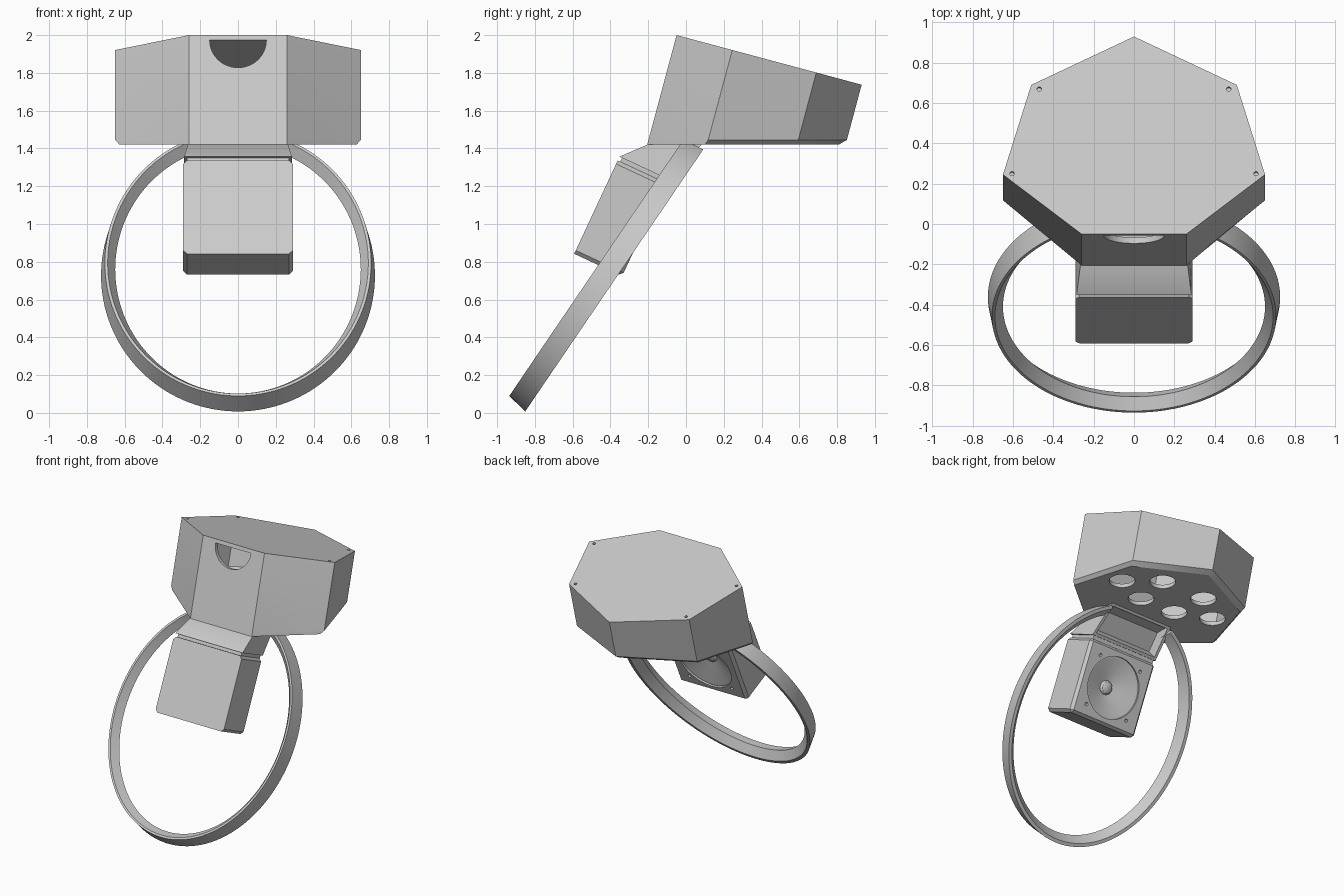
import bpy, bmesh, math
from mathutils import Matrix, Vector

if "Cube" in bpy.data.objects:
    bpy.data.objects.remove(bpy.data.objects["Cube"])

grey = bpy.data.materials.new("light_grey")
grey.diffuse_color = (0.6, 0.6, 0.6, 1)
grey.use_nodes = True
grey.node_tree.nodes["Principled BSDF"].inputs["Base Color"].default_value = grey.diffuse_color


def frame(y, z, tilt):
    return Matrix.Translation((0, y, z)) @ Matrix.Rotation(math.radians(tilt), 4, 'X')


def finish(name, bm, smooth=True):
    bmesh.ops.recalc_face_normals(bm, faces=bm.faces)
    me = bpy.data.meshes.new(name)
    bm.to_mesh(me)
    bm.free()
    me.materials.append(grey)
    ob = bpy.data.objects.new(name, me)
    bpy.context.collection.objects.link(ob)
    if smooth:
        shade(ob)
    return ob


def select(ob):
    bpy.ops.object.select_all(action='DESELECT')
    ob.select_set(True)
    bpy.context.view_layer.objects.active = ob


def shade(ob):
    select(ob)
    bpy.ops.object.shade_smooth_by_angle(angle=math.radians(30))


def apply(ob, mod):
    select(ob)
    bpy.ops.object.modifier_apply(modifier=mod.name)


def cut(ob, bm):
    cutter = finish("cutter", bm, False)
    cutter.hide_render = True
    mod = ob.modifiers.new("cut", 'BOOLEAN')
    mod.operation, mod.solver, mod.object = 'DIFFERENCE', 'EXACT', cutter
    apply(ob, mod)
    bpy.data.objects.remove(cutter)
    shade(ob)


def loft(bm, rings, caps=True):
    """Skin a list of closed point rings."""
    vs = [[bm.verts.new(p) for p in r] for r in rings]
    n = len(vs[0])
    for a, b in zip(vs, vs[1:]):
        for i in range(n):
            j = (i + 1) % n
            bm.faces.new((a[i], a[j], b[j], b[i]))
    if caps:
        return bm.faces.new(vs[0]), bm.faces.new(vs[-1])


def lathe(bm, profile, m, n=48):
    """Revolve (radius, height) points round the local y axis."""
    loft(bm, [[m @ Vector((r * math.cos(2 * math.pi * k / n), h,
                           r * math.sin(2 * math.pi * k / n))) for k in range(n)]
              for r, h in profile])


# Hollow seven-sided hood, tilted 15 degrees and cut level underneath
slope = math.tan(math.radians(15))
half = [(0.26, -0.05), (0.65, 0.245), (0.51, 0.69)]
plan = half + [(0, 0.93)] + [(-x, y) for x, y in reversed(half)]
top = [Vector((x, y, 2.0 - (y + 0.05) * slope)) for x, y in plan]


def drop(p, z):
    return Vector((p.x, p.y - (p.z - z) * slope, z))


rim = [drop(p, 1.445) for p in top]
base = []
for p in top:
    q = drop(p, 1.42)
    s = 1.0 if abs(p.x) < 0.3 and p.y < 0 else 0.965
    base.append(Vector((q.x * s, -0.2 + (q.y + 0.2) * s, 1.42)))
bm = bmesh.new()
loft(bm, [top, rim, base])
hood = finish("hood", bm, False)
mod = hood.modifiers.new("wall", 'SOLIDIFY')
mod.thickness, mod.offset, mod.use_even_offset = 0.03, -1, True
apply(hood, mod)

bm = bmesh.new()
# half-round front window
into = Vector((0, math.cos(math.radians(15)), -math.sin(math.radians(15))))
arc = [math.pi * (1 + k / 24) for k in range(25)]
window = [Vector((0.15 * math.cos(a), -0.058 + 0.145 * math.sin(a) * slope,
                  1.973 + 0.145 * math.sin(a))) for a in arc]
loft(bm, [[p - into * 0.1 for p in window], [p + into * 0.08 for p in window]])
# six round ports underneath
for s in (-1, 1):
    for x, y in ((0.41, 0.36), (0.185, 0.53), (0.15, 0.255)):
        bmesh.ops.create_cone(bm, cap_ends=True, segments=40, radius1=0.09, radius2=0.09,
                              depth=0.1, matrix=Matrix.Translation((s * x, y, 1.42)))
    # lid screw holes
    for x, y in ((0.47, 0.67), (0.605, 0.25)):
        bmesh.ops.create_cone(bm, cap_ends=True, segments=16, radius1=0.011, radius2=0.011,
                              depth=0.04,
                              matrix=frame(y, 2.0 - (y + 0.05) * slope, -15)
                              @ Matrix.Translation((s * x, 0, 0)))
cut(hood, bm)

# Oval hoop: band with a ridged inside, trimmed where it meets the hood
m = frame(-0.41, 0.76, -34.2)
section = [(0.705, -0.058), (0.725, 0.058), (0.70, 0.058), (0.65, 0.0), (0.69, -0.058)]
rings = []
for k in range(121):
    t = math.radians(112 + 316 * k / 120)
    rings.append([m @ Vector((r * math.cos(t), y, (r + 0.145) * math.sin(t)))
                  for r, y in section])
bm = bmesh.new()
loft(bm, rings)
res = bmesh.ops.bisect_plane(bm, geom=bm.verts[:] + bm.edges[:] + bm.faces[:],
                             plane_co=(0, 0, 1.43), plane_no=(0, 0, 1), clear_outer=True)
bmesh.ops.holes_fill(bm, edges=[e for e in bm.edges if e.is_boundary])
finish("hoop", bm)

# Speaker box with chamfered sides and back
box = frame(-0.35, 1.03, -25)
bm = bmesh.new()
bmesh.ops.create_cube(bm, size=1, matrix=Matrix.Diagonal((0.58, 0.28, 0.545, 1)))
edges = [e for e in bm.edges if any(v.co.y > 0 for v in e.verts)]
bmesh.ops.bevel(bm, geom=edges, offset=0.02, segments=1, affect='EDGES')
bm.transform(box)
speaker_box = finish("speaker_box", bm, False)

# Cone recess and mounting screw holes
face = box @ Matrix.Translation((0, 0.14, 0))
bm = bmesh.new()
lathe(bm, [(0.22, 0.05), (0.22, -0.012), (0.205, -0.012), (0.05, -0.09)], face)
for x in (-0.18, 0.18):
    for z in (-0.18, 0.18):
        lathe(bm, [(0.012, 0.03), (0.012, -0.02)],
              face @ Matrix.Translation((x, 0, z)), 16)
cut(speaker_box, bm)

# Centre dome of the speaker
bm = bmesh.new()
lathe(bm, [(0.05, -0.095), (0.05, -0.085), (0.042, -0.072), (0.024, -0.064), (0.004, -0.062)],
      face, 32)
finish("speaker_dome", bm)

# Recessed seam plate between box and neck
bm = bmesh.new()
bmesh.ops.create_cube(bm, size=1, matrix=box @ Matrix.Translation((0, 0, 0.283))
                      @ Matrix.Diagonal((0.54, 0.25, 0.03, 1)))
finish("seam_plate", bm)

# Neck joining the box to the hood, open at the back
low = [box @ Vector(p) for p in ((-0.285, -0.14, 0.295), (0.285, -0.14, 0.295),
                                 (0.285, 0.13, 0.295), (-0.285, 0.13, 0.295))]
high = [Vector(p) for p in ((-0.265, -0.2, 1.422), (0.265, -0.2, 1.422),
                            (0.265, 0.085, 1.422), (-0.265, 0.085, 1.422))]
bm = bmesh.new()
loft(bm, [low, high])
bmesh.ops.recalc_face_normals(bm, faces=bm.faces)
back = max(bm.faces, key=lambda f: f.calc_center_median().y)
bmesh.ops.inset_region(bm, faces=[back], thickness=0.03, depth=0)
bmesh.ops.inset_region(bm, faces=[back], thickness=0.012, depth=-0.08)
finish("neck", bm)
